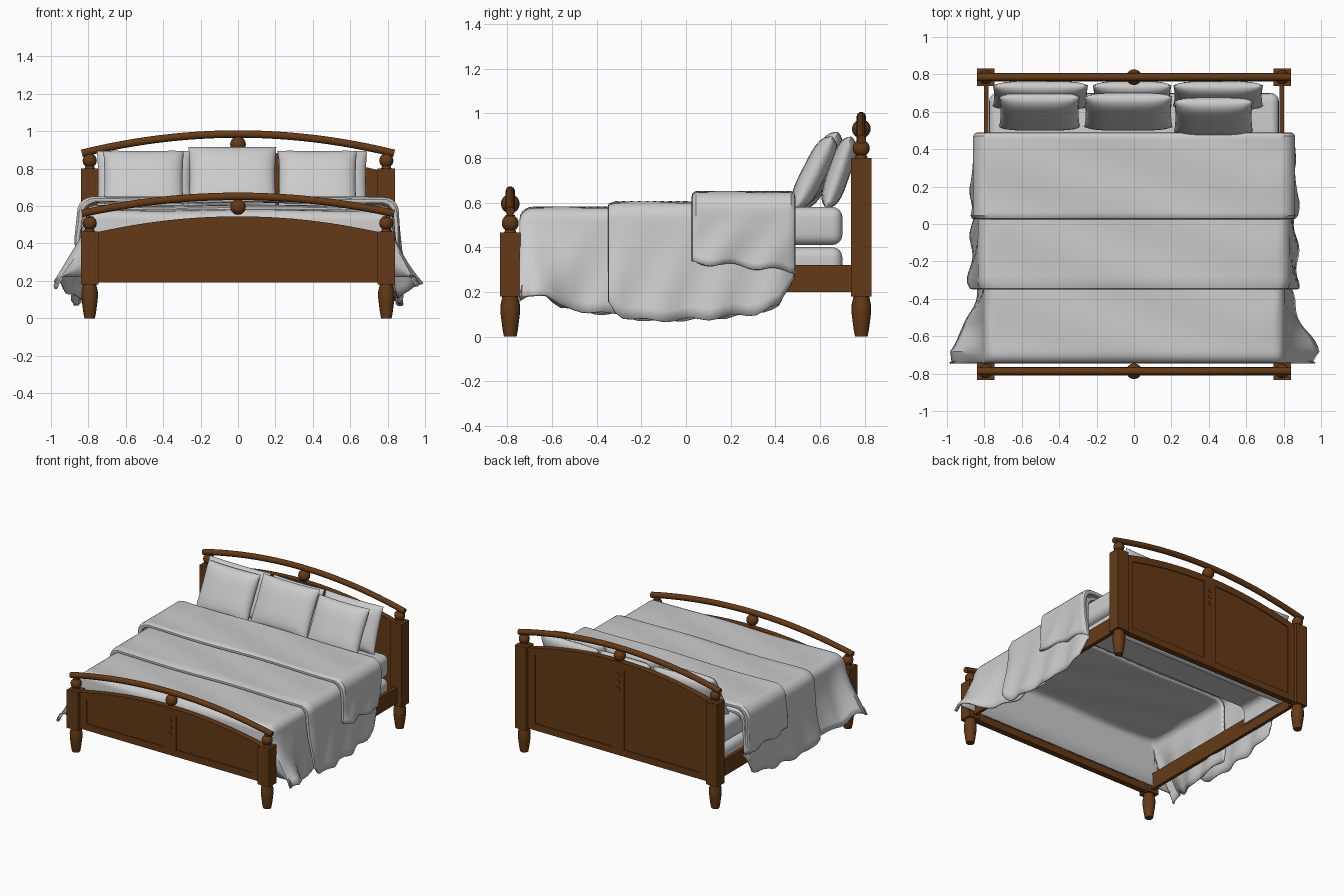
import bpy, bmesh, math
from mathutils import Matrix, Vector

if "Cube" in bpy.data.objects:
    bpy.data.objects.remove(bpy.data.objects["Cube"], do_unlink=True)

wood = bpy.data.materials.new("dark_wood")
wood.use_nodes = True
wood.diffuse_color = (0.13, 0.042, 0.008, 1)
wood.node_tree.nodes["Principled BSDF"].inputs["Base Color"].default_value = wood.diffuse_color


def finish(name, bm, material=None, smooth=None):
    bmesh.ops.recalc_face_normals(bm, faces=bm.faces)
    mesh = bpy.data.meshes.new(name)
    bm.to_mesh(mesh)
    bm.free()
    obj = bpy.data.objects.new(name, mesh)
    bpy.context.collection.objects.link(obj)
    if material:
        mesh.materials.append(material)
    if smooth:
        bpy.ops.object.select_all(action='DESELECT')
        obj.select_set(True)
        bpy.context.view_layer.objects.active = obj
        bpy.ops.object.shade_smooth_by_angle(angle=math.radians(smooth))
    return obj


def box_bm(lo, hi):
    lo, hi = Vector(lo), Vector(hi)
    bm = bmesh.new()
    bmesh.ops.create_cube(bm, size=1, matrix=Matrix.Translation((lo + hi) / 2) @ Matrix.Diagonal((*(hi - lo), 1)))
    return bm


def slab(name, outline, y, depth):
    """Extrude an x-z outline along y."""
    bm = bmesh.new()
    face = bm.faces.new([bm.verts.new((x, y - depth / 2, z)) for x, z in outline])
    moved = bmesh.ops.extrude_face_region(bm, geom=[face])["geom"]
    bmesh.ops.translate(bm, vec=(0, depth, 0), verts=[v for v in moved if isinstance(v, bmesh.types.BMVert)])
    finish(name, bm, wood)


def turned(name, profile, x, y, z, sides=16):
    """Revolve a radius-height profile about a vertical axis."""
    bm = bmesh.new()
    verts = [bm.verts.new((r, 0, h)) for r, h in profile]
    edges = [bm.edges.new(pair) for pair in zip(verts, verts[1:])]
    bmesh.ops.spin(bm, geom=verts + edges, cent=(0, 0, 0), axis=(0, 0, 1), angle=math.tau, steps=sides)
    bmesh.ops.remove_doubles(bm, verts=bm.verts, dist=0.0005)
    bmesh.ops.translate(bm, vec=(x, y, z), verts=bm.verts)
    finish(name, bm, wood, 50)


def ball(name, x, y, z, radius):
    profile = [(radius * math.sin(math.pi * i / 10), -radius * math.cos(math.pi * i / 10)) for i in range(11)]
    turned(name, profile, x, y, z)


def lerp_table(points, t):
    for (a, p), (b, q) in zip(points, points[1:]):
        if t <= b:
            k = max(0, (t - a) / (b - a))
            return p + (q - p) * k
    return points[-1][1]


LEG = [(0, 0), (0.028, 0), (0.034, 0.03), (0.043, 0.1), (0.044, 0.14), (0.036, 0.175), (0.036, 0.19), (0, 0.19)]


# Arched end boards with posts, legs, balls and a bowed top rail
def bed_end(label, y, post_top, edge, peak, rail_edge, rail_peak, ball_z):
    def arch(x):
        return peak - (peak - edge) * (x / 0.755) ** 2

    def band(x0, x1, drop=0.0, bottom=0.19, follow=None):
        xs = [x0 + (x1 - x0) * i / 16 for i in range(17)]
        upper = [(x, arch(x) - drop) for x in xs]
        lower = [(x, arch(x) - follow) for x in xs[::-1]] if follow else [(x1, bottom), (x0, bottom)]
        return upper + lower

    slab(label + "_panel", band(-0.755, 0.755, 0.01, 0.2), y, 0.03)
    slab(label + "_top_frame", band(-0.755, 0.755, follow=0.05), y, 0.044)
    slab(label + "_bottom_frame", [(-0.755, 0.19), (0.755, 0.19), (0.755, 0.24), (-0.755, 0.24)], y, 0.044)
    slab(label + "_centre_stile", band(-0.05, 0.05, 0.03), y, 0.044)
    for side, s in (("left", 1), ("right", -1)):
        slab(f"{label}_{side}_stile", band(*sorted((s * 0.69, s * 0.755))), y, 0.044)
        finish(f"{label}_{side}_post", box_bm((s * 0.793 - 0.046, y - 0.046, 0.18),
                                              (s * 0.793 + 0.046, y + 0.046, post_top)), wood)
        turned(f"{label}_{side}_leg", LEG, s * 0.793, y, 0)
        turned(f"{label}_{side}_neck", [(0.028, 0), (0.02, 0.02), (0.02, 0.08)], s * 0.793, y, post_top)
        ball(f"{label}_{side}_ball", s * 0.793, y, post_top + 0.043, 0.038)
    ball(label + "_centre_ball", 0, y, ball_z, 0.042)

    # Small carved discs on the centre stile
    for i in range(3):
        bm = bmesh.new()
        turn = Matrix.Translation((0, y, peak - 0.1 - i * 0.05)) @ Matrix.Rotation(math.pi / 2, 4, 'X')
        bmesh.ops.create_cone(bm, cap_ends=True, segments=12, radius1=0.017, radius2=0.017, depth=0.054, matrix=turn)
        finish(f"{label}_carving_{i + 1}", bm, wood, 40)

    # Bowed rail
    curve = bpy.data.curves.new(label + "_top_rail", 'CURVE')
    curve.dimensions = '3D'
    curve.bevel_depth = 0.021
    curve.bevel_resolution = 3
    curve.use_fill_caps = True
    spline = curve.splines.new('POLY')
    spline.points.add(24)
    for i, p in enumerate(spline.points):
        k = i / 12 - 1
        p.co = (0.835 * k, y, rail_peak - (rail_peak - rail_edge) * k * k, 1)
    curve.materials.append(wood)
    bpy.context.collection.objects.link(bpy.data.objects.new(label + "_top_rail", curve))


bed_end("footboard", -0.787, 0.465, 0.46, 0.545, 0.56, 0.652, 0.595)
bed_end("headboard", 0.785, 0.8, 0.79, 0.89, 0.882, 0.985, 0.93)

for side, s in (("left", 1), ("right", -1)):
    finish(side + "_side_rail", box_bm((s * 0.79 - 0.012, -0.75, 0.2), (s * 0.79 + 0.012, 0.75, 0.32)), wood)

# Head ends of the mattress and its base, hollow beneath the bedding
for name, low, high in (("mattress", 0.41, 0.58), ("mattress_base", 0.24, 0.4)):
    bm = box_bm((-0.775, 0.2, low), (0.775, 0.7, high))
    bmesh.ops.bevel(bm, geom=bm.edges[:], offset=0.045, segments=4, profile=0.5, affect='EDGES')
    bm.normal_update()
    hidden = [f for f in bm.faces if f.calc_center_median().y < 0.25 or f.normal.z < -0.99]
    bmesh.ops.delete(bm, geom=hidden, context='FACES')
    finish(name, bm, None, 40)


# Draped covers: a top, rounded shoulders and loose sides
def cover(name, y0, y1, half, top, hem, flare, radius=0.06, thick=0.012, tucked=False):
    rows = [(y0 + (y1 - y0) * i / 24, 1.0, 0.0) for i in range(25)]
    if tucked:  # rounded foot end falling behind the board
        rows = [(y, k, 0) for y, k, _ in rows[2:]]
        start = rows[0][0] - y0
        bend = [(y0 + start * (1 - math.sin(a)), 1 - 0.15 * (1 - math.cos(a)), 0)
                for a in (math.pi / 2 * i / 5 for i in range(1, 6))]
        rows = [(y0 + 0.01, 0.0, 0), (y0, 0.4, 0)] + bend[::-1] + rows
    else:  # soft folded edges
        rows = [(y0, 1, 0.025), (y0 + 0.004, 1, 0.01)] + rows[1:-1] + [(y1 - 0.004, 1, 0.01), (y1, 1, 0.025)]
    bm = bmesh.new()
    grid = []
    for y, keep, inset in rows:
        w, t = half - inset, top - inset
        line = []
        for i in range(-22, 23):
            n, s = abs(i), (1 if i > 0 else -1)
            if n <= 8:
                x, z = (w - radius) * n / 8, t + 0.004 * math.sin(y * 17 + i * 0.6)
            elif n <= 13:
                a = (n - 8) / 5 * math.pi / 2
                x, z = w - radius + radius * math.sin(a), t - radius + radius * math.cos(a)
            else:
                k = (n - 13) / 9
                x = w + lerp_table(flare, y) * k ** 1.3 + 0.012 * k * math.sin(y * 26 + 4 * k + s)
                z = t - radius + (lerp_table(hem, y) - t + radius) * k + 0.008 * k * math.sin(y * 33 + s)
            floor = min(z, 0.22)
            line.append(bm.verts.new((s * x, y, floor + (z - floor) * keep)))
        grid.append(line)
    for a, b in zip(grid, grid[1:]):
        for i in range(len(a) - 1):
            bm.faces.new((a[i], a[i + 1], b[i + 1], b[i]))
    obj = finish(name, bm, None, 35)
    # normals must point up so that the cloth thickens inwards
    if obj.data.polygons[len(obj.data.polygons) // 2 + 22].normal.z < 0:
        obj.data.flip_normals()
    solid = obj.modifiers.new("cloth_thickness", 'SOLIDIFY')
    solid.thickness = thick
    solid.offset = -1


cover("bed_sheet", -0.745, 0.0, 0.805, 0.578,
      [(-0.74, 0.17), (-0.66, 0.2), (-0.62, 0.19), (-0.55, 0.13), (-0.35, 0.1), (0, 0.12)],
      [(-0.75, 0.16), (-0.68, 0.19), (-0.55, 0.1), (-0.35, 0.03), (0, 0.0)], tucked=True)
cover("middle_blanket", -0.35, 0.485, 0.835, 0.602,
      [(-0.35, 0.15), (-0.3, 0.09), (-0.15, 0.07), (0.1, 0.08), (0.3, 0.1), (0.42, 0.14), (0.48, 0.26)],
      [(-0.35, 0.05), (0, 0.03), (0.48, 0.0)], radius=0.07)
cover("folded_duvet", 0.025, 0.49, 0.86, 0.648,
      [(0.03, 0.33), (0.2, 0.32), (0.48, 0.29)],
      [(0.03, 0.02), (0.48, -0.015)], radius=0.08, thick=0.025)


# Pillows: two bulging faces joined along pinched edges
def pillow(name, x, y, z, width, height, depth, lean):
    bm = bmesh.new()
    n = 14
    place = Matrix.Translation((x, y, z)) @ Matrix.Rotation(-math.radians(lean), 4, 'X')
    for s in (-1, 1):
        grid = []
        for i in range(n + 1):
            row = []
            for j in range(n + 1):
                u, v = (math.sin(math.pi * (k / n - 0.5)) for k in (i, j))
                puff = math.sqrt(max(0, (1 - u ** 4) * (1 - v ** 4)))
                px = u * width / 2 * (1 - 0.03 * (1 - v * v))
                pz = v * height / 2 * (1 - 0.03 * (1 - u * u))
                row.append(bm.verts.new(place @ Vector((px, s * puff * depth / 2, pz))))
            grid.append(row)
        for a, b in zip(grid, grid[1:]):
            for j in range(n):
                bm.faces.new((a[j], a[j + 1], b[j + 1], b[j]))
    bmesh.ops.remove_doubles(bm, verts=bm.verts, dist=0.0005)
    finish(name, bm, None, 50)


for label, x, y, z, w in (("right", -0.505, 0.6, 0.735, 0.43), ("centre", -0.03, 0.6, 0.755, 0.47),
                          ("left", 0.425, 0.575, 0.735, 0.42)):
    pillow(f"front_{label}_pillow", x, y, z, w, 0.36, 0.11, 27)
for label, x, w in (("right", -0.5, 0.51), ("centre", -0.01, 0.42), ("left", 0.45, 0.48)):
    pillow(f"back_{label}_pillow", x, 0.685, 0.735, w, 0.34, 0.1, 19)
